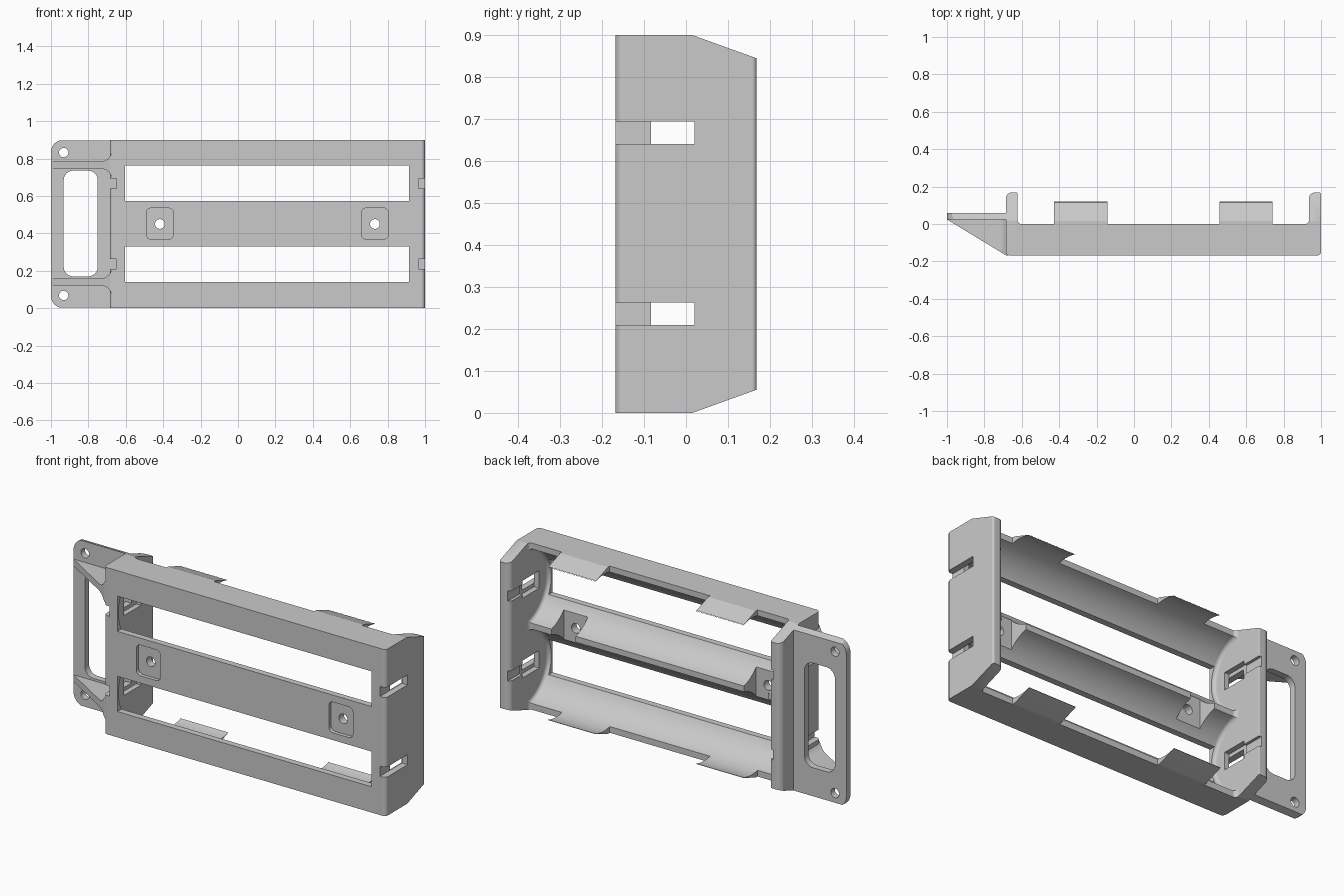
import bpy, bmesh, math
from mathutils import Vector

if "Cube" in bpy.data.objects:
    bpy.data.objects.remove(bpy.data.objects["Cube"], do_unlink=True)

grey = bpy.data.materials.new("light grey plastic")
grey.use_nodes = True
grey.diffuse_color = (0.59, 0.59, 0.59, 1)
grey.node_tree.nodes["Principled BSDF"].inputs["Base Color"].default_value = (0.59, 0.59, 0.59, 1)

H = 0.9         # height
D = 0.168       # half depth
WALL = -0.685   # outer face of the right end wall


def rounded(corners, steps=6):
    """Round the corners of a polygon given as (a, b, radius)."""
    out = []
    for i, (a, b, r) in enumerate(corners):
        p = Vector((a, b))
        if r == 0:
            out.append(p)
            continue
        before = (Vector(corners[i - 1][:2]) - p).normalized()
        after = (Vector(corners[(i + 1) % len(corners)][:2]) - p).normalized()
        half = before.angle(after) / 2
        centre = p + (before + after).normalized() * r / math.sin(half)
        start = p + before * r / math.tan(half) - centre
        end = p + after * r / math.tan(half) - centre
        for k in range(steps + 1):
            out.append(centre + start.lerp(end, k / steps).normalized() * r)
    return out


def circle(a, b, r, n):
    return [(a + r * math.cos(2 * math.pi * k / n), b + r * math.sin(2 * math.pi * k / n))
            for k in range(n)]


def prism(name, pts, axis, lo, hi):
    """Extrude a closed profile along one axis."""
    def place(p, t):
        a, b = p
        return {"x": (t, a, b), "y": (a, t, b), "z": (a, b, t)}[axis]
    bm = bmesh.new()
    base = bm.faces.new([bm.verts.new(place(p, lo)) for p in pts])
    top = bmesh.ops.extrude_face_region(bm, geom=[base])
    shift = Vector(place((0, 0), hi - lo))
    bmesh.ops.translate(bm, vec=shift, verts=[v for v in top["geom"] if isinstance(v, bmesh.types.BMVert)])
    bmesh.ops.recalc_face_normals(bm, faces=bm.faces)
    mesh = bpy.data.meshes.new(name)
    bm.to_mesh(mesh)
    bm.free()
    mesh.materials.append(grey)
    ob = bpy.data.objects.new(name, mesh)
    bpy.context.collection.objects.link(ob)
    return ob


def box(name, x0, x1, y0, y1, z0, z1):
    return prism(name, [(x0, y0), (x1, y0), (x1, y1), (x0, y1)], "z", z0, z1)


def combine(target, tool, operation="DIFFERENCE"):
    """Apply a boolean and remove the tool."""
    mod = target.modifiers.new("combine", "BOOLEAN")
    mod.operation, mod.solver, mod.object = operation, "EXACT", tool
    bpy.context.view_layer.update()
    done = target.evaluated_get(bpy.context.evaluated_depsgraph_get())
    mesh = bpy.data.meshes.new_from_object(done)
    target.modifiers.clear()
    target.data = mesh
    bpy.data.objects.remove(tool, do_unlink=True)


# Tray: front slab with an end wall at each side
tray = prism("battery_tray", rounded([
    (WALL, -D, 0.02), (1, -D, 0.02), (1, D, 0.01), (0.936, D, 0.03),
    (0.936, 0, 0.02), (-0.622, 0, 0.02), (-0.622, D, 0.005), (WALL, D, 0.03)]), "z", 0, H)

# Retaining clips along top and bottom
for x0, x1 in ((-0.427, -0.143), (0.456, 0.741)):
    for z0, z1 in ((0, 0.1), (H - 0.1, H)):
        combine(tray, box("clip", x0, x1, -0.03, 0.12, z0, z1), "UNION")

# Two cell troughs with filleted ends, and a window through each floor
for z in (0.2345, H - 0.2325):
    trough = prism("trough", circle(0.05, z, 0.207, 96), "x", -0.622, 0.936)
    fillet = trough.modifiers.new("fillet", "BEVEL")
    fillet.width, fillet.segments, fillet.limit_method = 0.02, 5, "ANGLE"
    combine(tray, trough)
    combine(tray, box("window", -0.603, 0.915, -0.3, 0.03, z - 0.095, z + 0.095))

# Contact slots in both end walls: outer notch, opening, inner pocket and groove
for z in (0.2365, H - 0.2325):
    z0, z1 = z - 0.027, z + 0.027
    for outside, web, face, inside in ((-0.8, -0.65, -0.637, -0.59), (1.1, 0.966, 0.951, 0.9)):
        combine(tray, box("notch", *sorted((outside, web)), -0.3, -0.08, z0, z1))
        combine(tray, box("opening", *sorted((outside, inside)), -0.083, 0.02, z0, z1))
        combine(tray, box("pocket", *sorted((web, inside)), -0.083, 0.06, z0 - 0.02, z1 + 0.02))
        combine(tray, box("groove", *sorted((face, inside)), -0.02, 0.3, z0, z1))

# Screw seats in the middle rib
for x in (-0.418, 0.732):
    seat = rounded([(x - 0.072, 0.369, 0.025), (x + 0.072, 0.369, 0.025),
                    (x + 0.072, 0.535, 0.025), (x - 0.072, 0.535, 0.025)])
    combine(tray, prism("seat", seat, "y", -0.3, -0.148))
    combine(tray, box("gap", x - 0.072, x + 0.072, -0.105, 0.1, 0.36, 0.54))
    combine(tray, prism("screw_hole", circle(x, 0.45, 0.026, 24), "y", -0.3, 0.1))

# Handle flange with its opening and two holes
flange = prism("flange", rounded([(-1, 0, 0.065), (-0.66, 0, 0), (-0.66, H, 0), (-1, H, 0.065)]),
               "y", 0.025, 0.06)
opening = rounded([(-0.932, 0.17, 0.05), (-0.75, 0.17, 0.05),
                   (-0.75, 0.735, 0.05), (-0.932, 0.735, 0.05)])
combine(flange, prism("handle_opening", opening, "y", -0.1, 0.2))
for z in (0.068, H - 0.068):
    combine(flange, prism("hole", circle(-0.932, z, 0.025, 24), "y", -0.1, 0.2))
combine(tray, flange, "UNION")

# Sloped gussets flaring into the end wall
flare = [(-1, 0.018), (-0.73, 0.018), (-0.707, 0.025), (-0.692, 0.037), (-0.675, 0.06)]
for z in (0.14, H - 0.135):
    outline = [(x, z + w) for x, w in flare] + [(x, z - w) for x, w in reversed(flare)]
    gusset = prism("gusset", outline, "y", -D, 0.04)
    slope = [(-1.1, 0.085), (-0.677, -0.172), (-0.677, -0.4), (-1.1, -0.4)]
    combine(gusset, prism("slope", slope, "z", -0.1, 1))
    combine(tray, gusset, "UNION")

# Chamfer the back of the top and bottom sides
wedge = [(0.015, 0), (0.3, 0.1025), (0.3, -0.2), (0.015, -0.2)]
combine(tray, prism("chamfer", wedge, "x", -1.2, 1.2))
combine(tray, prism("chamfer", [(y, H - z) for y, z in wedge], "x", -1.2, 1.2))

# Smooth the troughs and fillets while large faces stay flat
bpy.ops.object.select_all(action="DESELECT")
tray.select_set(True)
bpy.context.view_layer.objects.active = tray
bpy.ops.object.shade_smooth_by_angle(angle=math.radians(30))
normals = tray.modifiers.new("flat_faces", "WEIGHTED_NORMAL")
normals.keep_sharp = True
